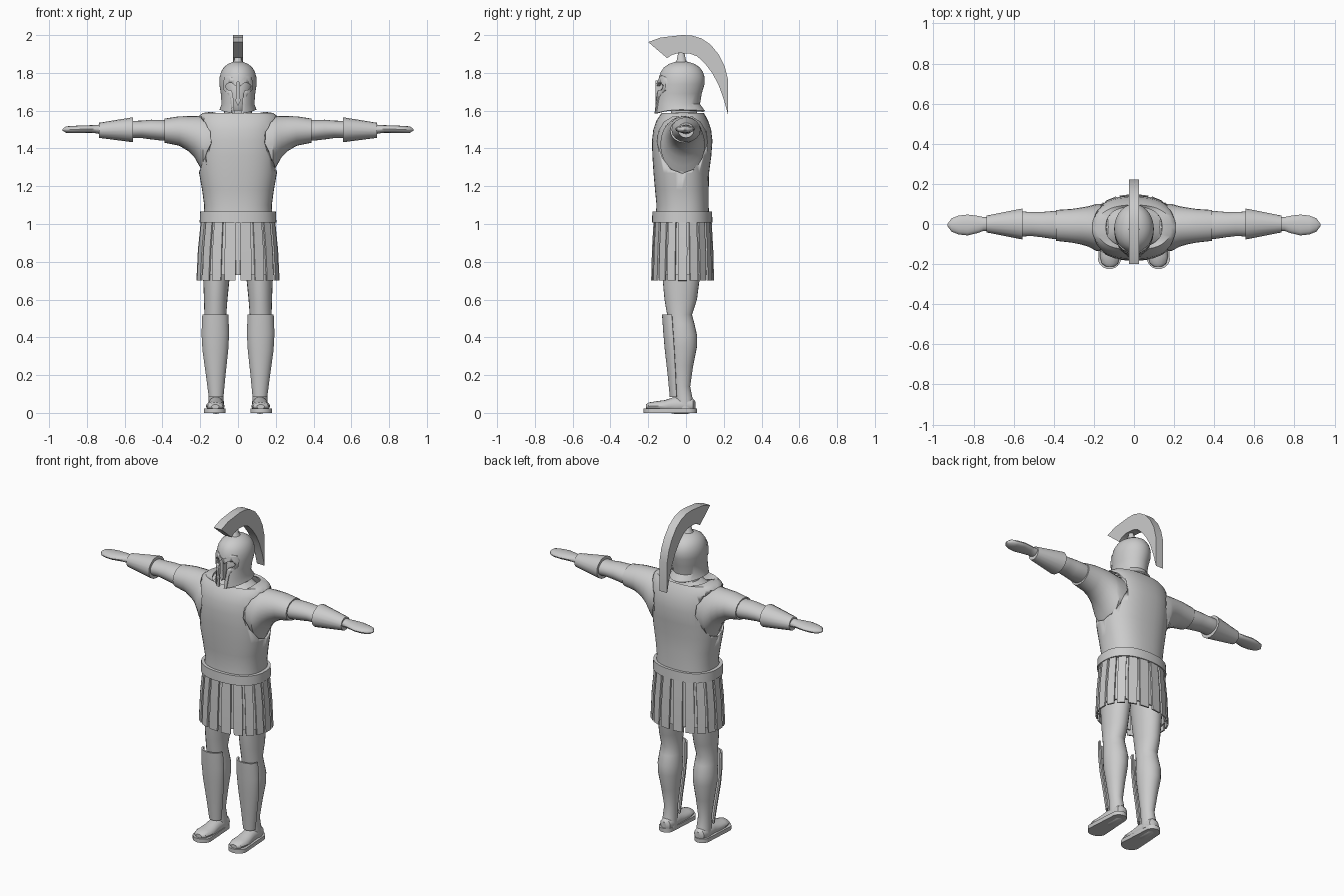
import bpy, bmesh, math

def se(c, n):
    return math.copysign(abs(c) ** (2 / n), c)

def place(axis, h, u, v):
    return {'x': (h, u, v), 'y': (u, h, v), 'z': (u, v, h)}[axis]

def finish(name, bm, angle=35, shell=0):
    bmesh.ops.recalc_face_normals(bm, faces=bm.faces)
    me = bpy.data.meshes.new(name)
    bm.to_mesh(me)
    bm.free()
    ob = bpy.data.objects.new(name, me)
    bpy.context.collection.objects.link(ob)
    bpy.ops.object.select_all(action='DESELECT')
    ob.select_set(True)
    bpy.context.view_layer.objects.active = ob
    if shell:
        m = ob.modifiers.new("shell", 'SOLIDIFY')
        m.thickness, m.offset = shell, -1
        bpy.ops.object.modifier_apply(modifier=m.name)
    if angle:
        bpy.ops.object.shade_smooth_by_angle(angle=math.radians(angle))
    return ob

def loft(name, axis, rings, n=2, segs=24, caps=(True, True), arc=None,
         shell=0, dip=(0, 0), angle=35, grow=0):
    """Skin rings of (position, radius u, radius v, centre u, centre v)."""
    bm = bmesh.new()
    a0, a1 = [math.radians(a) for a in (arc or (0, 360))]
    count = segs + 1 if arc else segs
    rows = []
    for i, (h, ru, rv, cu, cv) in enumerate(rings):
        row = []
        for k in range(count):
            a = a0 + (a1 - a0) * k / segs
            c, s = math.cos(a), math.sin(a)
            d = dip[0] if i == 0 else dip[1] if i == len(rings) - 1 else 0
            d *= s * s if s < 0 else s * s * .3
            row.append(bm.verts.new(place(axis, h - d, cu + (ru + grow) * se(c, n),
                                          cv + (rv + grow) * se(s, n))))
        rows.append(row)
    for p, q in zip(rows, rows[1:]):
        for k in range(segs):
            j = (k + 1) % count
            bm.faces.new((p[k], p[j], q[j], q[k]))
    if not arc:
        for want, row in zip(caps, (rows[0], rows[-1])):
            if want:
                bm.faces.new(row)
    return finish(name, bm, angle, shell)

def prism(name, axis, pts, lo, hi, angle=35):
    bm = bmesh.new()
    a, b = [[bm.verts.new(place(axis, h, *p)) for p in pts] for h in (lo, hi)]
    bm.faces.new(a)
    bm.faces.new(b)
    for k in range(len(pts)):
        j = (k + 1) % len(pts)
        bm.faces.new((a[k], a[j], b[j], b[k]))
    return finish(name, bm, angle)

def boolean(ob, cutter, op='DIFFERENCE', keep=False):
    bpy.context.view_layer.objects.active = ob
    m = ob.modifiers.new("cut", 'BOOLEAN')
    m.object, m.operation, m.solver = cutter, op, 'EXACT'
    bpy.ops.object.modifier_apply(modifier=m.name)
    if not keep:
        bpy.data.objects.remove(cutter)

def mirrored(half):
    return half + [(-x, z) for x, z in reversed(half) if x > 1e-6]

# Torso and neck under the armour
loft("torso", 'z', [(.92, .16, .12, 0, -.02), (1.10, .165, .125, 0, -.018),
     (1.25, .188, .132, 0, -.022), (1.42, .192, .142, 0, -.02), (1.52, .185, .12, 0, -.02),
     (1.56, .13, .085, 0, -.015), (1.585, .075, .07, 0, -.01), (1.66, .062, .065, 0, -.015)], n=2.3)

# Cuirass with open neck and arm holes
cuirass = loft("cuirass", 'z', [(1.03, .182, .142, 0, -.02), (1.10, .179, .138, 0, -.018),
     (1.18, .19, .142, 0, -.022), (1.27, .206, .147, 0, -.025), (1.36, .213, .156, 0, -.022),
     (1.44, .216, .160, 0, -.02), (1.50, .217, .153, 0, -.02), (1.545, .216, .138, 0, -.02),
     (1.572, .207, .122, 0, -.018), (1.588, .185, .112, 0, -.017), (1.594, .14, .1, 0, -.015)],
     n=2.4, segs=40, caps=(False, False), shell=.012, dip=(0, .055))
hole = [(-.02, 1.268), (.04, 1.29), (.085, 1.35), (.112, 1.43), (.105, 1.49), (.075, 1.54), (.03, 1.567),
        (-.07, 1.567), (-.115, 1.54), (-.145, 1.49), (-.152, 1.43), (-.125, 1.35), (-.08, 1.29)]
for s in (1, -1):
    boolean(cuirass, prism("hole_cutter", 'x', hole, s * .1, s * .3))

# Belt
loft("belt", 'z', [(1.008, .203, .16, 0, -.02), (1.065, .201, .158, 0, -.02)], n=2.3, segs=40)

# Skirt: two staggered layers of leather strips
for name, inset, bottom, shift in (("outer_strips", 0, .70, 10), ("inner_strips", .011, .73, 0)):
    bm = bmesh.new()
    for i in range(18):
        mid = math.radians(270 + shift + 20 * i)
        rows = []
        for t, grow, wid in ((0, 0, 7.6), (.5, .017, 7.6), (1, .025, 7.2)):
            w = math.radians(wid)
            rows.append([bm.verts.new(((.197 + grow - inset) * se(math.cos(a), 2.15),
                        -.018 + (.153 + grow * .55 - inset) * se(math.sin(a), 2.15),
                        1.03 + (bottom - 1.03) * t)) for a in (mid - w, mid + w)])
        for p, q in zip(rows, rows[1:]):
            bm.faces.new((p[0], p[1], q[1], q[0]))
    finish(name, bm, 30, .009)

# Head and helmet
loft("head", 'z', [(1.60, .04, .05, 0, -.06), (1.63, .062, .08, 0, -.045), (1.70, .076, .095, 0, -.03),
     (1.78, .08, .095, 0, -.025), (1.83, .05, .06, 0, -.025)])
helm = [(1.605, .098, .132, 0, -.032), (1.635, .087, .117, 0, -.043), (1.69, .091, .118, 0, -.035),
        (1.74, .099, .123, 0, -.025), (1.775, .098, .121, 0, -.022), (1.805, .09, .112, 0, -.022),
        (1.83, .075, .094, 0, -.022), (1.848, .052, .066, 0, -.022), (1.858, .028, .036, 0, -.022),
        (1.862, .008, .01, 0, -.022)]
helmet = loft("helmet", 'z', helm, segs=40, caps=(False, True), shell=.01, dip=(.02, 0))
frame = loft("face_frame", 'z', helm, segs=40, caps=(False, True), shell=.012, dip=(.02, 0), grow=.005)
opening = mirrored([(0, 1.722), (.014, 1.732), (.035, 1.748), (.058, 1.744), (.067, 1.728), (.058, 1.712),
                    (.036, 1.706), (.027, 1.69), (.012, 1.5)])
border = mirrored([(0, 1.755), (.02, 1.765), (.045, 1.785), (.07, 1.778), (.08, 1.75), (.076, 1.71),
                   (.055, 1.69), (.042, 1.67), (.024, 1.5)])
cutter = prism("opening_cutter", 'y', opening, -.3, -.03)
boolean(frame, prism("border_cutter", 'y', border, -.3, -.03), 'INTERSECT')
boolean(helmet, cutter, keep=True)
boolean(frame, cutter)
prism("nose_guard", 'y', mirrored([(0, 1.76), (.012, 1.745), (.009, 1.69), (.013, 1.65), (0, 1.625)]),
      -.162, -.125)

# Crest and its holder
loft("crest_holder", 'z', [(1.85, .032, .036, 0, -.025), (1.868, .02, .024, 0, -.025),
     (1.91, .011, .016, 0, -.025)], segs=12)
prism("crest", 'x', [(-.2, 1.963), (-.135, 1.987), (-.02, 2.0), (.03, 1.998), (.08, 1.983), (.13, 1.95),
      (.175, 1.895), (.205, 1.835), (.222, 1.765), (.222, 1.58), (.2, 1.66), (.173, 1.735),
      (.14, 1.797), (.1, 1.85), (.06, 1.887), (.02, 1.902), (-.04, 1.905), (-.075, 1.895), (-.10, 1.878)],
      -.026, .026, 25)

for s, side in ((1, "left"), (-1, "right")):
    def arm(name, rings, **kw):
        loft(side + name, 'x', [(s * r[0],) + r[1:] for r in rings], **kw)

    def leg(name, axis, rings, **kw):
        loft(side + name, axis, [r[:3] + (s * r[3], r[4]) for r in rings], **kw)

    # Sleeve, arm, bracer and hand
    arm("_sleeve", [(.12, .11, .14, -.015, 1.42), (.185, .118, .15, -.018, 1.42),
        (.205, .11, .132, -.015, 1.44), (.23, .1, .11, -.012, 1.462), (.265, .092, .092, -.01, 1.479),
        (.31, .084, .078, -.009, 1.492), (.388, .077, .064, -.007, 1.494)])
    arm("_arm", [(.3, .06, .05, -.005, 1.495), (.40, .07, .055, -.005, 1.496), (.46, .063, .052, -.003, 1.5),
        (.51, .06, .046, 0, 1.501), (.56, .062, .046, 0, 1.5), (.7, .035, .033, 0, 1.5)])
    arm("_bracer", [(.557, .077, .066, 0, 1.499), (.735, .042, .04, 0, 1.496)], segs=16)
    arm("_hand", [(.70, .034, .03, 0, 1.5), (.75, .034, .022, 0, 1.502), (.775, .042, .02, -.002, 1.503),
        (.83, .052, .02, -.005, 1.502), (.875, .047, .019, -.005, 1.5), (.91, .033, .017, -.005, 1.5),
        (.93, .005, .004, -.005, 1.498)], segs=16)

    # Leg and greave
    leg("_leg", 'z', [(1.0, .085, .1, .095, -.02), (.8, .076, .108, .11, -.022), (.7, .069, .097, .115, -.026),
        (.6, .062, .086, .118, -.028), (.52, .058, .066, .12, -.034), (.47, .062, .07, .12, -.025),
        (.41, .068, .077, .12, -.018), (.35, .065, .075, .12, -.017), (.25, .051, .058, .118, -.02),
        (.14, .037, .042, .116, -.02), (.08, .04, .046, .116, -.012), (.02, .042, .05, .116, -.005)])
    leg("_greave", 'z', [(.52, .069, .052, .12, -.075), (.42, .073, .052, .12, -.068),
        (.33, .068, .05, .12, -.062), (.2, .052, .042, .118, -.055), (.085, .039, .036, .116, -.05)],
        arc=(180, 360), segs=14, shell=.01)

    # Foot and sole
    leg("_foot", 'y', [(-.212, .02, .012, .12, .033), (-.198, .04, .02, .12, .035), (-.16, .05, .025, .12, .036),
        (-.11, .047, .032, .119, .036), (-.06, .042, .045, .117, .04), (.01, .041, .045, .116, .04),
        (.038, .034, .035, .116, .04), (.05, .015, .02, .116, .04)], segs=16)
    outline = []
    for k in range(24):
        a = math.tau * k / 24
        c, d = math.cos(a), math.sin(a)
        rad = .059 if d < 0 else .045
        outline.append((s * (.122 + rad * c), (-.166 if d < 0 else .013) + rad * d))
    prism(side + "_sole", 'z', outline, 0, .024)
